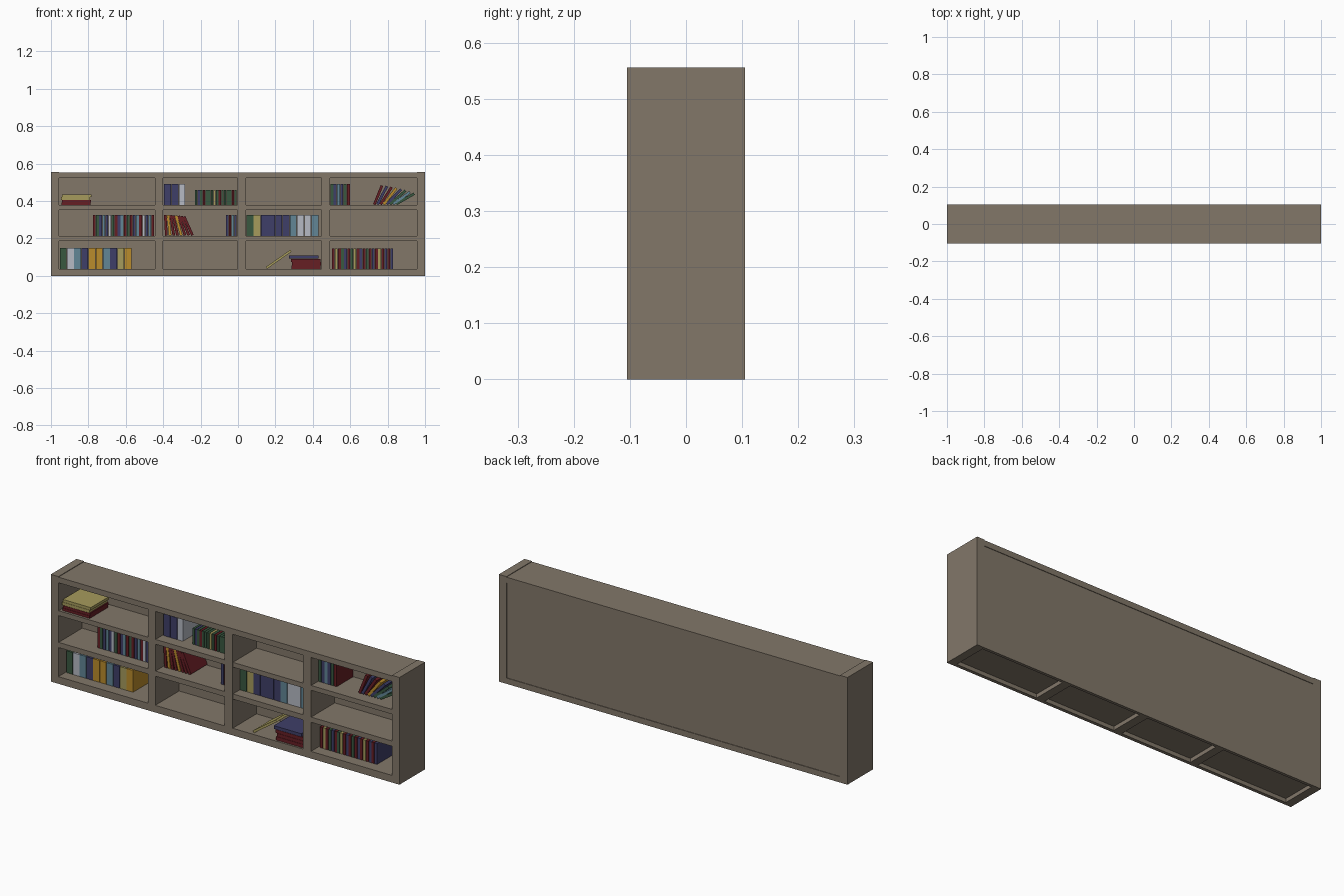
import bpy, math

if "Cube" in bpy.data.objects:
    bpy.data.objects.remove(bpy.data.objects["Cube"])

def mat(name, r, g, b):
    m = bpy.data.materials.new(name)
    lin = [((c / 255 + 0.055) / 1.055) ** 2.4 for c in (r, g, b)]
    m.diffuse_color = (*lin, 1)
    m.use_nodes = True
    m.node_tree.nodes["Principled BSDF"].inputs["Base Color"].default_value = m.diffuse_color
    return m

WOOD = mat("wood", 130, 119, 105)
C = {"r": mat("red", 102, 30, 36), "n": mat("navy", 62, 62, 104),
     "g": mat("green", 56, 88, 64), "s": mat("steel_blue", 98, 134, 150),
     "w": mat("white", 182, 186, 196), "y": mat("gold", 186, 140, 44),
     "p": mat("pale_yellow", 166, 155, 92)}

def box(name, x, y, z, m, pivot=None, angle=0):
    """Box from (low, high) ranges; optionally rotated about y at a pivot (x, z)."""
    verts = []
    for a in x:
        for b in y:
            for c in z:
                if pivot:
                    dx, dz = a - pivot[0], c - pivot[1]
                    s, k = math.sin(angle), math.cos(angle)
                    verts.append((pivot[0] + dx * k + dz * s, b, pivot[1] - dx * s + dz * k))
                else:
                    verts.append((a, b, c))
    faces = [(0, 1, 3, 2), (4, 6, 7, 5), (0, 4, 5, 1), (2, 3, 7, 6), (0, 2, 6, 4), (1, 5, 7, 3)]
    me = bpy.data.meshes.new(name)
    me.from_pydata(verts, [], faces)
    me.materials.append(m)
    ob = bpy.data.objects.new(name, me)
    bpy.context.collection.objects.link(ob)
    return ob

# case
D = 0.105
for n, x in (("left_side", (-1, -0.957)), ("right_side", (0.957, 1))):
    box(n, x, (-D, D), (0, 0.556), WOOD)
bays = [(-0.957, -0.444), (-0.401, -0.003), (0.043, 0.446), (0.492, 0.957)]
for i in range(3):
    box("divider", (bays[i][1], bays[i + 1][0]), (-D, 0.092), (0, 0.53), WOOD)
box("top_board", (-0.957, 0.957), (-D, D), (0.524, 0.553), WOOD)
box("back_panel", (-0.957, 0.957), (0.09, 0.102), (0.02, 0.53), WOOD)
box("back_rail", (-0.957, 0.957), (0.09, D), (0, 0.03), WOOD)
for x in bays:
    box("front_rail", x, (-D, -0.088), (0, 0.037), WOOD)
    box("bottom_shelf", x, (-0.088, 0.09), (0.02, 0.037), WOOD)
    box("middle_shelf", x, (-D + 0.002, 0.09), (0.187, 0.214), WOOD)
    box("upper_shelf", x, (-D + 0.002, 0.09), (0.353, 0.378), WOOD)

LOW, MID, TOP = 0.037, 0.214, 0.378
BY = (-0.046, 0.088)

# upright rows of books, one colour letter per book
def row(x0, x1, z, h, colours):
    w = (x1 - x0) / len(colours)
    for i, c in enumerate(colours):
        a = x0 + i * w
        box("book", (a, a + w - 0.002), BY, (z, z + h), C[c])

row(-0.775, -0.446, MID, 0.112, "rgnsnwgrnsrgrnsrwnsr")
row(-0.953, -0.568, LOW, 0.113, "gwsnnysnpy"[:2] + "snyysnpy")
row(-0.396, -0.316, TOP, 0.112, "nn")
row(-0.316, -0.282, TOP, 0.112, "w")
row(-0.230, -0.005, TOP, 0.082, "gngrgggpgrggggrg")
row(-0.064, -0.005, MID, 0.112, "nrsn")
row(0.045, 0.432, MID, 0.112, "gpnnnnswws")
row(0.494, 0.600, TOP, 0.112, "gnsngr")
row(0.502, 0.832, LOW, 0.108, "rprgnrgprnrgrnrprnrn")

# leaning books
def fan(x0, x1, z, h, t, a0, a1, colours):
    n = len(colours)
    for i, c in enumerate(colours):
        f = i / (n - 1)
        px, ang = x0 + (x1 - x0) * f, math.radians(a0 + (a1 - a0) * f)
        x = (px - t, px) if ang > 0 else (px, px + t)
        box("leaning_book", x, BY, (z, z + h), C[c], (px, z), ang)

fan(-0.390, -0.250, MID, 0.110, 0.014, -3, -24, "ryrryrrr")
fan(0.735, 0.850, TOP, 0.110, 0.014, 22, 60, "rnryngsg")

# flat stacks of books, listed from the bottom up: x range, thickness, colour
def stack(z, y, books):
    for x0, x1, t, c in books:
        box("flat_book", (x0, x1), y, (z, z + t - 0.001), C[c])
        z += t

stack(TOP, (-0.09, 0.06), [(-0.945, -0.788, 0.014, "r"), (-0.94, -0.785, 0.014, "r"),
                           (-0.947, -0.79, 0.016, "p"), (-0.942, -0.782, 0.015, "p")])
stack(LOW, (-0.095, 0.055), [(0.285, 0.442, 0.019, "r"), (0.29, 0.445, 0.018, "r"),
                             (0.283, 0.44, 0.018, "r"), (0.272, 0.43, 0.017, "n")])

# single book propped against the stack
box("propped_book", (0.155, 0.315), (-0.09, 0.06), (LOW, LOW + 0.012), C["p"],
    (0.155, LOW), -math.radians(35))
